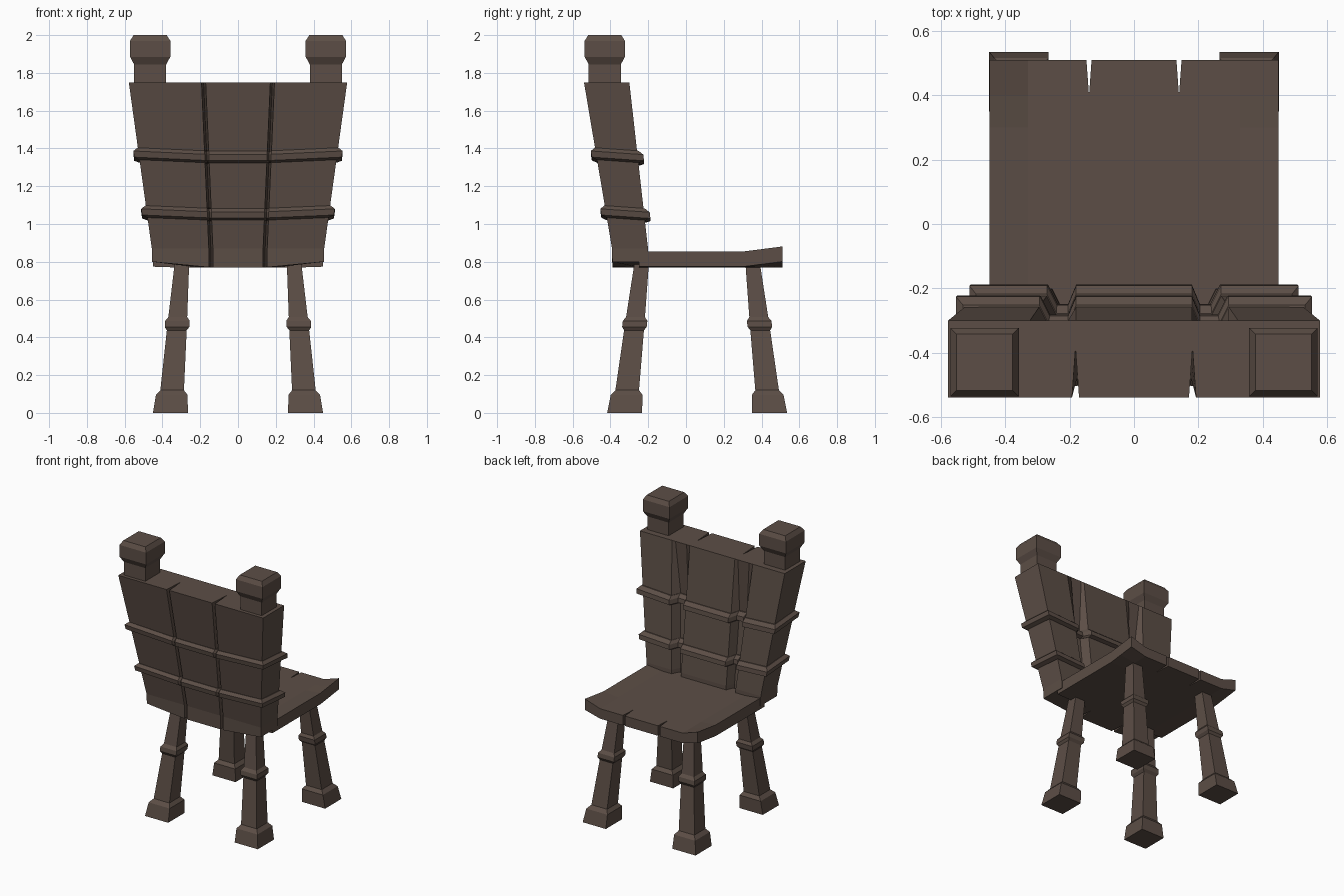
import bpy, bmesh

if "Cube" in bpy.data.objects:
    bpy.data.objects.remove(bpy.data.objects["Cube"])

wood = bpy.data.materials.new("dark brown wood")
wood.diffuse_color = (0.107, 0.076, 0.061, 1)
wood.use_nodes = True
wood.node_tree.nodes["Principled BSDF"].inputs["Base Color"].default_value = wood.diffuse_color


def finish(bm, name):
    bmesh.ops.recalc_face_normals(bm, faces=bm.faces)
    mesh = bpy.data.meshes.new(name)
    bm.to_mesh(mesh)
    bm.free()
    mesh.materials.append(wood)
    ob = bpy.data.objects.new(name, mesh)
    bpy.context.collection.objects.link(ob)
    return ob


def loft(name, rings):
    """Skin a stack of equal-length point rings and cap both ends."""
    bm = bmesh.new()
    vs = [[bm.verts.new(p) for p in r] for r in rings]
    n = len(vs[0])
    for a, b in zip(vs, vs[1:]):
        for i in range(n):
            j = (i + 1) % n
            bm.faces.new((a[i], a[j], b[j], b[i]))
    bm.faces.new(vs[0][::-1])
    bm.faces.new(vs[-1])
    return finish(bm, name)


def square(cx, cy, z, w):
    h = w / 2
    return [(cx + sx * h, cy + sy * h, z) for sx, sy in ((-1, -1), (1, -1), (1, 1), (-1, 1))]


def lerp(a, b, t):
    return a + (b - a) * t


def section(z, off=0.0, crack=0.155):
    """Backrest outline at height z: cracks outside, two grooves inside."""
    t = max(0, (z - 0.86) / 0.89)
    X = lerp(0.455, 0.578, t)
    yo = lerp(-0.39, -0.54, t) - off
    yi = lerp(-0.20, -0.30, t)
    yg = yi - 0.06 * min(1, (1.75 - z) / 0.37) + off
    yi += off
    cx, w, px = 0.315 * X, 0.011, 0.56 * X
    half = [(cx - w, yo), (cx, yo + crack * lerp(0.75, 1, t)), (cx + w, yo), (X + off, yo),
            (X + off, yi), (px, yi), (px - 0.03, yg), (0.205, yg), (0.18, yi)]
    return half + [(-x, y) for x, y in reversed(half)]


# Backrest: three planks flaring upward and leaning back
rings = [[(x, y, 0.77 + 0.03 * (abs(x) / 0.455) ** 3) for x, y in section(0.77)]]
rings += [[(x, y, z) for x, y in section(z)] for z in (0.87, 1.06, 1.38, 1.75)]
loft("backrest", rings)

# Two bands wrapped around the backrest, sagging in the middle
for name, zc in (("lower_band", 1.045), ("upper_band", 1.345)):
    rings = []
    for dz, off in ((-0.03, 0.004), (-0.02, 0.03), (0.012, 0.03), (0.032, 0.006)):
        rings.append([(x, y, zc + dz + 0.016 * (abs(x) / 0.5) ** 2 - 0.07 * (y + 0.36))
                      for x, y in section(zc + dz, off, 0.025)])
    loft(name, rings)

# Post finials on the backrest
for side, s in (("left", -1), ("right", 1)):
    loft(side + "_finial", [square(s * 0.465, -0.43, z, w) for z, w in
         ((1.74, 0.17), (1.845, 0.17), (1.885, 0.213), (1.97, 0.213), (2.0, 0.175))])


# Seat: three planks with raised front corners and tapered gaps at the front
def seat_z(x, y, top):
    u = max(0, (abs(x) - 0.33) / 0.12)
    v = max(0, (y - 0.3) / 0.21)
    return (0.842 + 0.012 * u if top else 0.77 + 0.004 * u) + 0.027 * u * v


ys = (-0.25, 0.0, 0.3, 0.4, 0.51)
for name, xs in (("seat_left_plank", (-0.45, -0.33, -0.14)),
                 ("seat_middle_plank", (-0.14, 0, 0.14)),
                 ("seat_right_plank", (0.14, 0.33, 0.45))):
    mid = sum(xs) / 3
    rings = []
    for y in ys:
        gap = 0.008 if y > 0.45 else 0
        row = [x + (gap if x < mid else -gap) if abs(x) == 0.14 else x for x in xs]
        rings.append([(x, y, seat_z(x, y, True)) for x in row] +
                     [(x, y, seat_z(x, y, False)) for x in reversed(row)])
    loft(name, rings)

# Legs: splayed square shafts with a foot block and a collar
profile = ((0, 0.185), (0.095, 0.168), (0.12, 0.125), (0.437, 0.105), (0.455, 0.13),
           (0.487, 0.13), (0.507, 0.1), (0.8, 0.076))
for row, y0, y1 in (("back_rest", -0.325, -0.235), ("front_edge", 0.443, 0.353)):
    for side, s in (("left", -1), ("right", 1)):
        loft(f"{row}_{side}_leg",
             [square(s * lerp(0.358, 0.297, z / 0.79), lerp(y0, y1, z / 0.79), z, w)
              for z, w in profile])
